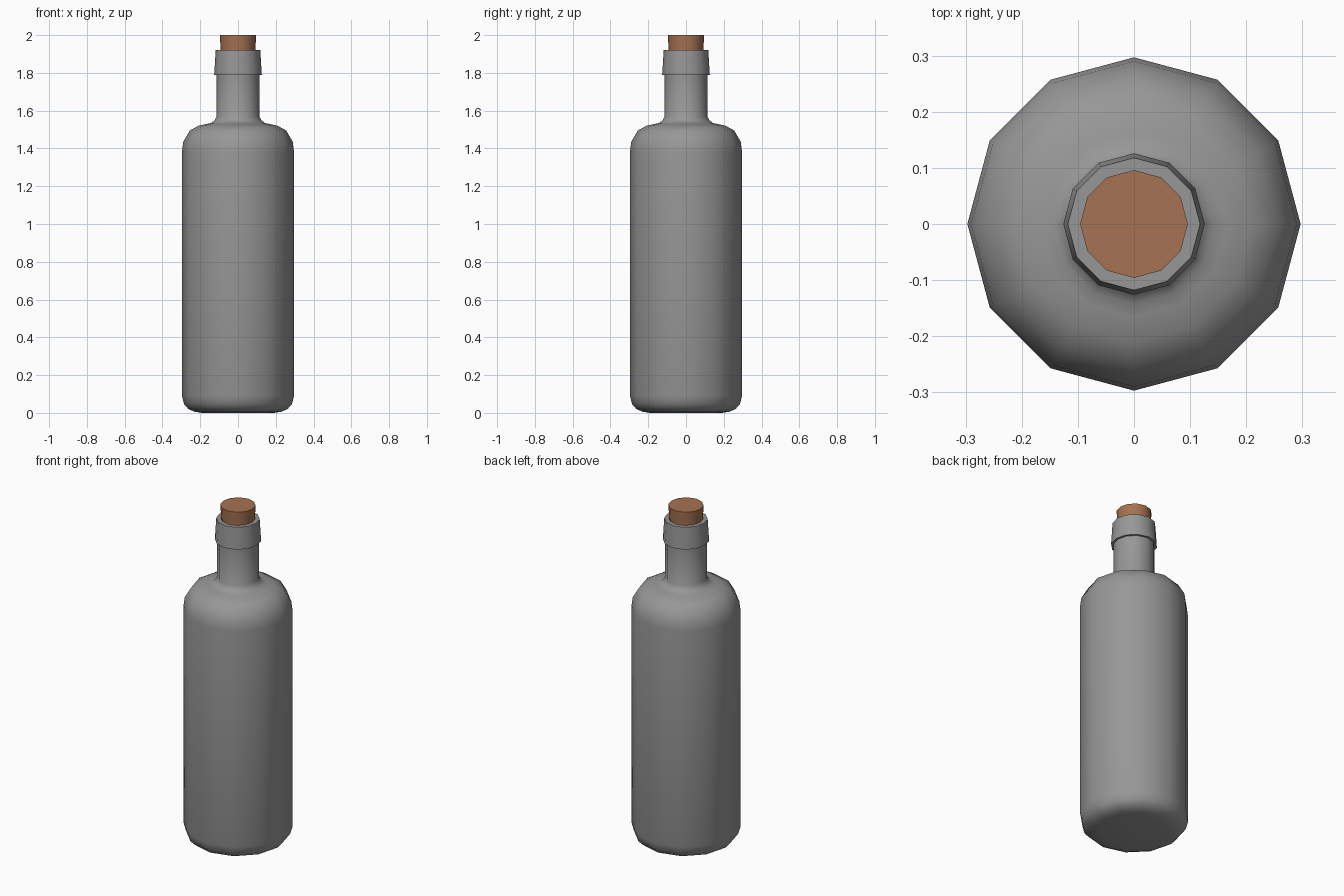
import bpy, bmesh, math

if "Cube" in bpy.data.objects:
    bpy.data.objects.remove(bpy.data.objects["Cube"])

SIDES = 12


def lathe(name, profile, color):
    """Revolve an (r, z) profile around z; close both ends with flat caps."""
    bm = bmesh.new()
    rings = []
    for r, z in profile:
        rings.append([bm.verts.new((r * math.cos(2 * math.pi * i / SIDES),
                                    r * math.sin(2 * math.pi * i / SIDES), z))
                      for i in range(SIDES)])
    for a, b in zip(rings, rings[1:]):
        for i in range(SIDES):
            j = (i + 1) % SIDES
            bm.faces.new((a[i], a[j], b[j], b[i]))
    bm.faces.new(rings[0][::-1])
    bm.faces.new(rings[-1])
    mesh = bpy.data.meshes.new(name)
    bm.to_mesh(mesh)
    bm.free()
    obj = bpy.data.objects.new(name, mesh)
    bpy.context.collection.objects.link(obj)
    mat = bpy.data.materials.new(name + "_material")
    mat.diffuse_color = color
    mat.use_nodes = True
    mat.node_tree.nodes["Principled BSDF"].inputs["Base Color"].default_value = mat.diffuse_color
    mesh.materials.append(mat)
    bpy.ops.object.select_all(action='DESELECT')
    obj.select_set(True)
    bpy.context.view_layer.objects.active = obj
    bpy.ops.object.shade_smooth_by_angle(angle=math.radians(50))
    return obj


# Dark grey glass: base, body, shoulder, neck, collar and the mouth around the cork
lathe("bottle", [
    (0.19, 0.0), (0.23, 0.006), (0.262, 0.02), (0.285, 0.045), (0.297, 0.09),
    (0.297, 1.38), (0.29, 1.435), (0.255, 1.495), (0.21, 1.52), (0.165, 1.53),
    (0.142, 1.535), (0.125, 1.548), (0.113, 1.568), (0.113, 1.79),
    (0.126, 1.79), (0.118, 1.92), (0.094, 1.92), (0.09, 1.86),
], (0.31, 0.31, 0.31, 1))

# Stopper, slightly tapered toward the bottle
lathe("cork", [(0.088, 1.85), (0.096, 2.0)], (0.38, 0.17, 0.085, 1))
